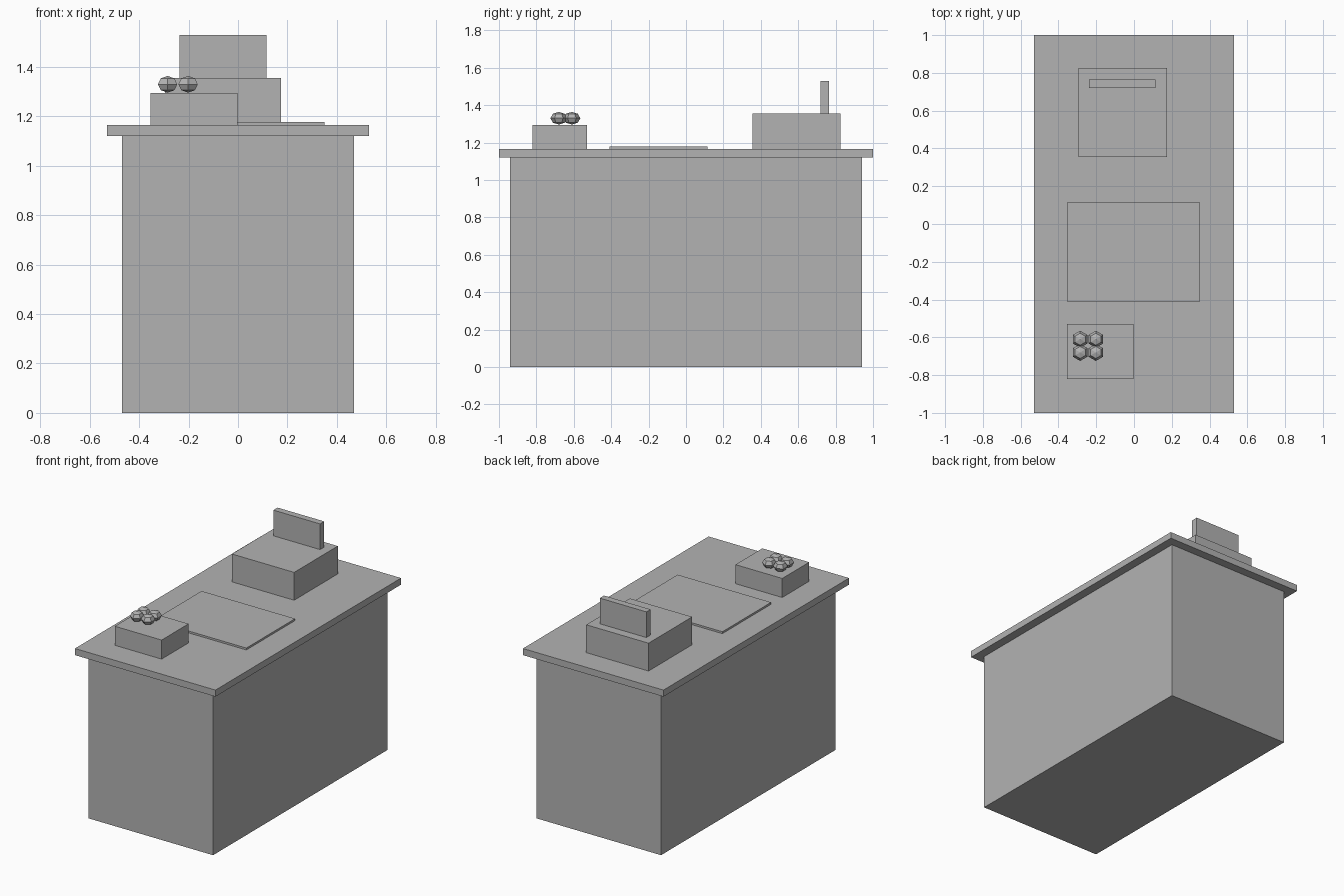
import bpy
import bmesh
from mathutils import Matrix, Vector

cube = bpy.data.objects.get("Cube")
if cube:
    bpy.data.objects.remove(cube, do_unlink=True)

grey = bpy.data.materials.new("plain grey")
grey.use_nodes = True
colour = (0.45, 0.45, 0.45, 1)
grey.diffuse_color = colour
grey.node_tree.nodes["Principled BSDF"].inputs["Base Color"].default_value = colour


def add_part(name, bm):
    mesh = bpy.data.meshes.new(name)
    bm.to_mesh(mesh)
    bm.free()
    mesh.materials.append(grey)
    bpy.context.collection.objects.link(bpy.data.objects.new(name, mesh))


def box(name, low, high):
    low, high = Vector(low), Vector(high)
    bm = bmesh.new()
    place = Matrix.Translation((low + high) / 2) @ Matrix.Diagonal((*(high - low), 1))
    bmesh.ops.create_cube(bm, size=1, matrix=place)
    add_part(name, bm)


def fruit(name, x, y):
    bm = bmesh.new()
    place = Matrix.Translation((x, y, 1.33)) @ Matrix.Diagonal((1, 1, 0.75, 1))
    bmesh.ops.create_uvsphere(bm, u_segments=6, v_segments=4, radius=0.045, matrix=place)
    add_part(name, bm)


# Counter
UNDER, TOP = 1.12, 1.165
box("counter_body", (-0.47, -0.94, 0), (0.47, 0.94, UNDER))
box("counter_top", (-0.53, -1, UNDER), (0.53, 1, TOP))

# Items on the counter
box("counter_mat", (-0.355, -0.41, TOP), (0.35, 0.115, 1.178))
box("goods_box", (-0.355, -0.82, TOP), (-0.002, -0.53, 1.295))
box("register_body", (-0.295, 0.355, TOP), (0.175, 0.825, 1.355))
box("register_display", (-0.237, 0.72, 1.355), (0.115, 0.765, 1.53))

# Faceted fruit on the box
for row, y in enumerate((-0.68, -0.61)):
    for column, x in enumerate((-0.285, -0.202)):
        fruit(f"fruit_{row}_{column}", x, y)
